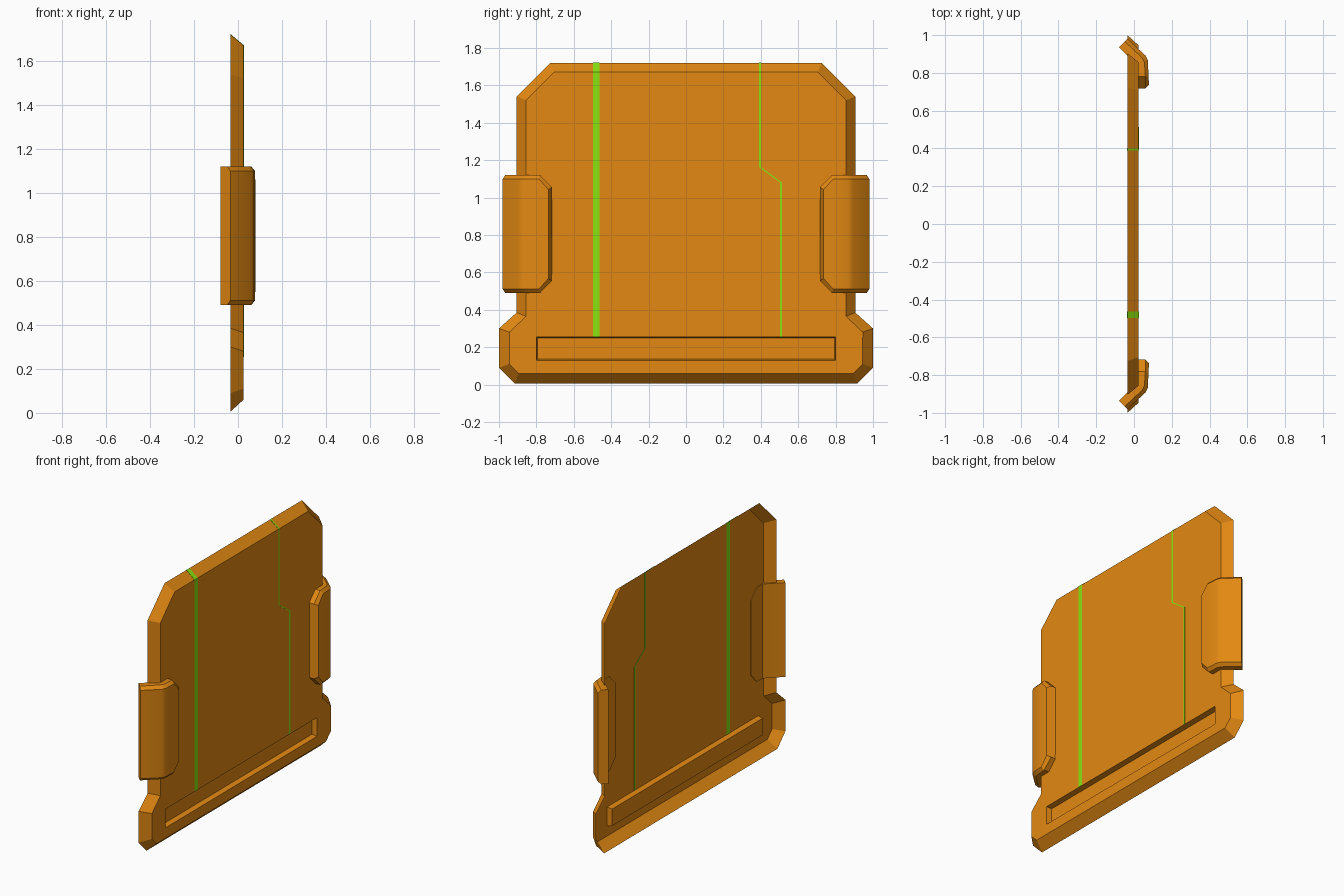
import bpy, bmesh, math
from mathutils import Vector

cube = bpy.data.objects.get("Cube")
if cube:
    bpy.data.objects.remove(cube, do_unlink=True)


def material(name, rgb):
    m = bpy.data.materials.new(name)
    m.use_nodes = True
    m.diffuse_color = (*rgb, 1)
    m.node_tree.nodes["Principled BSDF"].inputs["Base Color"].default_value = (*rgb, 1)
    return m


orange = material("orange", (0.77, 0.25, 0.006))
green = material("green", (0.25, 0.77, 0.006))


def finish(bm, name, mat):
    mesh = bpy.data.meshes.new(name)
    bm.to_mesh(mesh)
    bm.free()
    obj = bpy.data.objects.new(name, mesh)
    bpy.context.collection.objects.link(obj)
    mesh.materials.append(mat)
    return obj


def bridge(bm, a, b):
    n = len(a)
    for i in range(n):
        j = (i + 1) % n
        bm.faces.new((a[i], a[j], b[j], b[i]))


FACE_X, RIM_X = 0.025, -0.035


# Panel: thin sheet with a flared rim, open at the back
def outline(bm, x, half):
    pts = half + [(-y, z) for y, z in reversed(half)]
    return [bm.verts.new((x, y, z)) for y, z in pts]


bm = bmesh.new()
inner = outline(bm, FACE_X, [(0.895, 0.06), (0.945, 0.11), (0.945, 0.28),
                             (0.855, 0.365), (0.855, 1.52), (0.705, 1.67)])
outer = outline(bm, RIM_X, [(0.915, 0.005), (1, 0.09), (1, 0.3),
                            (0.905, 0.385), (0.905, 1.54), (0.725, 1.72)])
bm.faces.new(inner)
bridge(bm, outer, inner)


# Cut a slot out of the flat face and push it inwards
def flat_faces(test):
    return [f for f in bm.faces
            if all(abs(v.co.x - FACE_X) < 1e-4 for v in f.verts)
            and test(f.calc_center_median())]


def cut(faces, co, no):
    geom = set(faces)
    for f in faces:
        geom.update(f.edges)
        geom.update(f.verts)
    bmesh.ops.bisect_plane(bm, geom=list(geom), plane_co=co, plane_no=no)


LOW, HIGH, SLOT_Y = 0.13, 0.255, 0.8
for z in (LOW, HIGH):
    cut(flat_faces(lambda c: True), (0, 0, z), (0, 0, 1))
for y in (-SLOT_Y, SLOT_Y):
    cut(flat_faces(lambda c: LOW < c.z < HIGH), (0, y, 0), (0, 1, 0))
bm.normal_update()
slot = flat_faces(lambda c: LOW < c.z < HIGH and abs(c.y) < 0.5)
bmesh.ops.inset_individual(bm, faces=slot, thickness=0.009, depth=0)
for v in slot[0].verts:
    v.co.x -= 0.035
finish(bm, "panel", orange)


# Painted stripes: thin bands that follow the face and fold over the top rim
def stripe(name, path, width):
    bm = bmesh.new()
    rows = [[bm.verts.new((x, y + s * width / 2, z)) for s in (-1, 1)]
            for x, y, z in path]
    for a, b in zip(rows, rows[1:]):
        bm.faces.new((a[0], a[1], b[1], b[0]))
    obj = finish(bm, name, green)
    mod = obj.modifiers.new("thickness", "SOLIDIFY")
    mod.thickness = 0.004
    mod.offset = 0


def over_top(y):
    return [(RIM_X, y, 1.72), (FACE_X, y, 1.67)]


stripe("wide_stripe", over_top(-0.48) + [(FACE_X, -0.48, HIGH)], 0.034)
stripe("narrow_stripe", over_top(0.395) + [(FACE_X, 0.395, 1.163),
       (FACE_X, 0.508, 1.08), (FACE_X, 0.508, HIGH)], 0.011)

# Side clips: bent bars; each station holds (x, y, half height)
# for the inner, middle and outer layer
MID_Z = 0.805
STATIONS = [
    [(-0.08, 0.935, 0.315), (-0.049, 0.966, 0.315), (-0.035, 0.98, 0.295)],
    [(0.005, 0.855, 0.315), (0.043, 0.88, 0.315), (0.06, 0.893, 0.295)],
    [(0.02, 0.835, 0.315), (0.055, 0.857, 0.315), (0.073, 0.868, 0.295)],
    [(0.02, 0.78, 0.315), (0.06, 0.78, 0.315), (0.077, 0.787, 0.295)],
    [(0.02, 0.717, 0.25), (0.06, 0.717, 0.25), (0.079, 0.736, 0.238)],
]


def clip(name, side):
    bm = bmesh.new()
    loops = []
    for layers in STATIONS:
        ring = [(x, y, h) for x, y, h in layers]
        ring += [(x, y, -h) for x, y, h in reversed(layers)]
        loops.append([bm.verts.new((x, side * y, MID_Z + h)) for x, y, h in ring])
    for a, b in zip(loops, loops[1:]):
        bridge(bm, a, b)
    bm.faces.new(loops[0])
    bm.faces.new(loops[-1])
    bmesh.ops.recalc_face_normals(bm, faces=bm.faces)
    obj = finish(bm, name, orange)
    bpy.ops.object.select_all(action="DESELECT")
    obj.select_set(True)
    bpy.context.view_layer.objects.active = obj
    bpy.ops.object.shade_smooth_by_angle(angle=math.radians(32))


clip("back_clip", 1)
clip("front_clip", -1)
